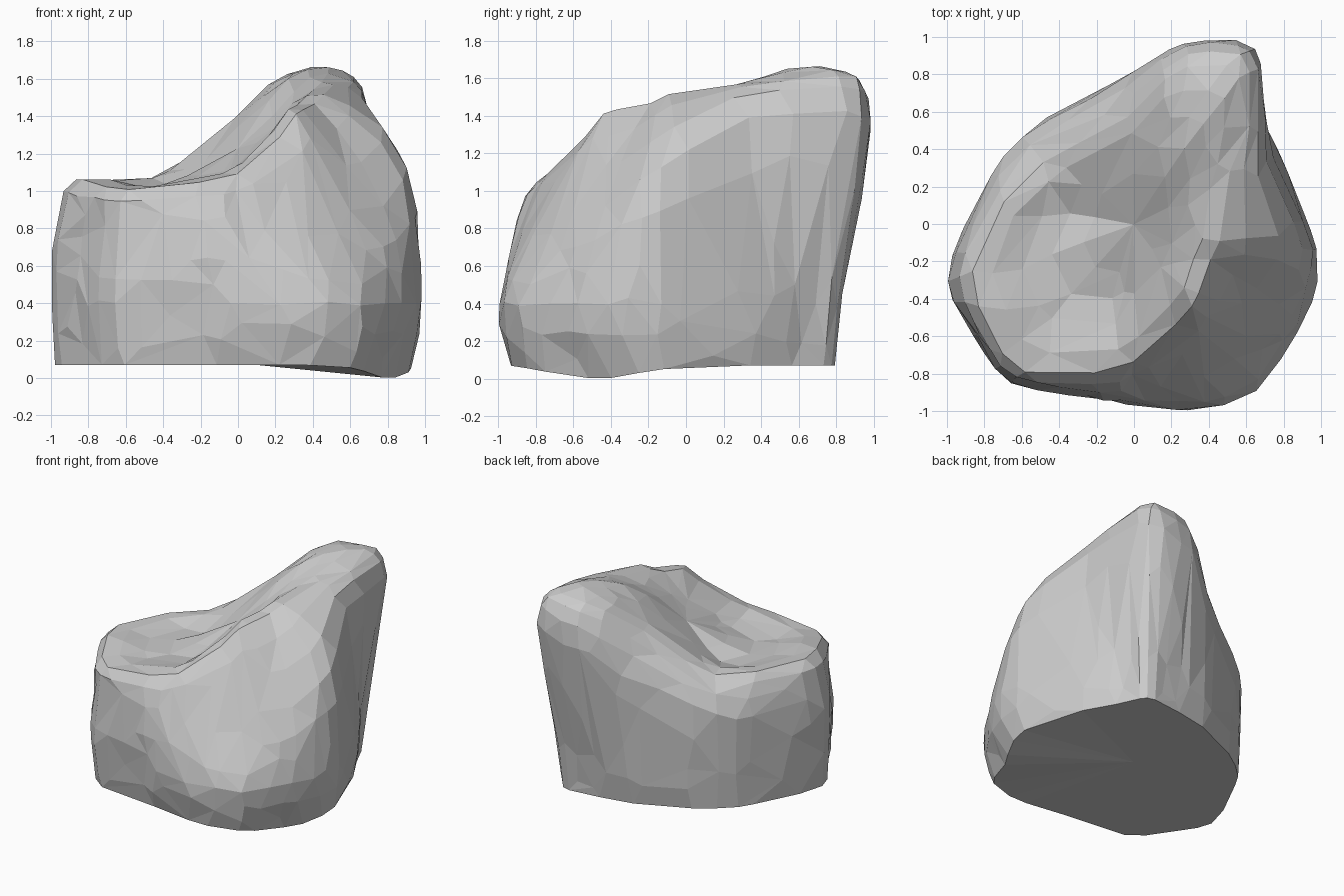
import bpy
import bmesh
import random
from math import cos, sin, radians
from mathutils import Vector

random.seed(4)
default = bpy.data.objects.get("Cube")
if default:
    bpy.data.objects.remove(default)

# Vertical profiles around the boulder:
# angle, wall radius, shoulder radius, shoulder height, rim radius, rim height
PROFILES = [
    (25, .86, .79, 1.38, .55, 1.56),
    (44, .89, .97, 1.4, .77, 1.61),
    (56, .98, 1.13, 1.4, .98, 1.64),
    (68, .88, 1.06, 1.33, .9, 1.63),
    (78, .82, .95, 1.28, .8, 1.55),
    (100, .74, .74, 1.06, .54, 1.32),
    (142, .75, .75, .84, .57, 1.07),
    (170, .83, .83, .8, .7, 1.06),
    (197, 1.04, 1.02, .8, .9, 1.06),
    (215, 1.04, 1.02, .75, .95, 1.05),
    (232, 1.07, 1.04, .75, .98, 1.01),
    (255, .95, .94, .75, .82, 1.05),
    (270, .97, .91, .75, .73, 1.1),
    (290, 1.05, .9, .75, .59, 1.27),
    (307, 1.1, .88, .8, .53, 1.42),
    (323, 1.05, .88, .86, .48, 1.44),
    (336, 1.04, .89, .98, .45, 1.47),
    (352, .98, .91, 1.13, .47, 1.52),
]
STEPS = 3
SADDLE = Vector((0, 0, 1.23))


def profile_points(angle, wall, shoulder, shoulder_z, rim, rim_z):
    """One profile, from the ground up over the rim to the saddle."""
    a = radians(angle)
    out = Vector((cos(a), sin(a), 0))
    sag = max(0, cos(a - radians(330))) ** 16
    foot = wall * (.93 + .05 * abs(out.x) - .09 * sag)
    x, y = out.xy * rim / 2
    inner_z = max(1.02, SADDLE.z + .72 * x + .33 * y + .25 * y * y)
    pairs = [(foot, .07 * (1 - sag)), (wall, .4),
             (shoulder, shoulder_z), (rim, rim_z), (rim / 2, inner_z)]
    return [out * r + Vector((0, 0, z)) for r, z in pairs] + [SADDLE]


def spline(points, closed):
    """Resample a row of points with a curve that passes through them."""
    n = len(points)

    def pick(i):
        return points[i % n] if closed else points[max(0, min(n - 1, i))]

    result = []
    for i in range(n if closed else n - 1):
        p0, p1, p2, p3 = (pick(i + k) for k in (-1, 0, 1, 2))
        for s in range(STEPS):
            t = s / STEPS
            bend = (p2 - p0) * t + (p0 * 2 - p1 * 5 + p2 * 4 - p3) * t ** 2
            bend += (p1 * 3 - p0 - p2 * 3 + p3) * t ** 3
            result.append(p1 + bend / 2)
    return result


def roughen(point):
    """Shift a point a little, less so towards the middle of the saddle."""
    amount = .009 * min(1, point.xy.length ** 2)
    return point + Vector([random.uniform(-amount, amount) for _ in range(3)])


# Rings of the boulder, resampled upward and then around
columns = [spline(profile_points(*row), False) for row in PROFILES]
rings = [spline(list(ring), True) for ring in zip(*columns)]

bm = bmesh.new()
grid = [[bm.verts.new(p) for p in rings[0]]]
for ring in rings[1:]:
    grid.append([bm.verts.new(roughen(p)) for p in ring])
count = len(grid[0])
for low, high in zip(grid, grid[1:]):
    for i in range(count):
        j = (i + 1) % count
        bm.faces.new((low[i], low[j], high[j], high[i]))

# Close the saddle and the underside
top = bm.verts.new(SADDLE)
under = bm.verts.new((0, 0, .08))
for i in range(count):
    j = (i + 1) % count
    bm.faces.new((grid[-1][i], grid[-1][j], top))
    bm.faces.new((grid[0][j], grid[0][i], under))
bmesh.ops.recalc_face_normals(bm, faces=bm.faces)

mesh = bpy.data.meshes.new("boulder")
bm.to_mesh(mesh)
bm.free()
boulder = bpy.data.objects.new("boulder", mesh)
bpy.context.collection.objects.link(boulder)

# Irregular flat facets
facets = boulder.modifiers.new("facets", 'DECIMATE')
facets.ratio = .34

# Stone colour
stone = bpy.data.materials.new("grey stone")
stone.use_nodes = True
colour = (.6, .6, .6, 1)
stone.diffuse_color = colour
stone.node_tree.nodes["Principled BSDF"].inputs["Base Color"].default_value = colour
mesh.materials.append(stone)
